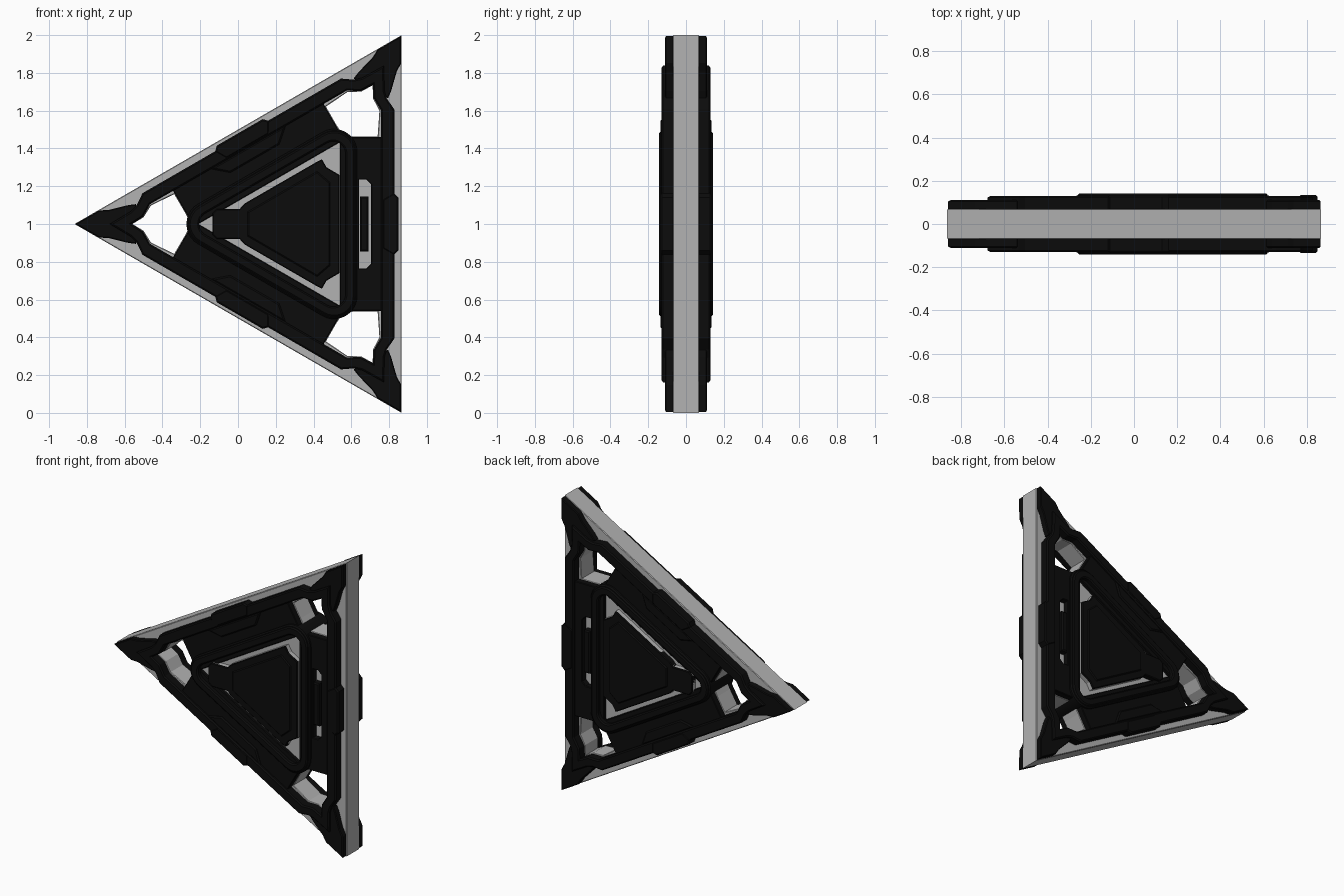
import bpy
import math
from mathutils import Matrix

CX, CZ = 0.289, 1.0          # centre of the triangle
INNER, OUTER = 0.5774, 1.1547  # centre to edge, centre to tip

old = bpy.data.objects.get("Cube")
if old:
    bpy.data.objects.remove(old, do_unlink=True)


def material(name, value):
    m = bpy.data.materials.new(name)
    m.use_nodes = True
    color = (value, value, value, 1)
    m.diffuse_color = color
    bsdf = m.node_tree.nodes["Principled BSDF"]
    bsdf.inputs["Base Color"].default_value = color
    bsdf.inputs["Roughness"].default_value = 0.6
    return m


BLACK = material("matte black", 0.0035)
GREY = material("light grey", 0.45)


def slab(name, loops, half, mat, bevel=0.008, smooth=False):
    """Flat part with holes, equally thick to the front and the back."""
    cu = bpy.data.curves.new(name, "CURVE")
    cu.dimensions = "2D"
    cu.fill_mode = "BOTH"
    cu.extrude = half - bevel
    cu.bevel_depth = bevel
    cu.bevel_resolution = 0
    cu.offset = -bevel
    for loop in loops:
        sp = cu.splines.new("POLY")
        sp.points.add(len(loop) - 1)
        for p, (x, z) in zip(sp.points, loop):
            p.co = (x, z, 0, 1)
        sp.use_cyclic_u = True
    temp = bpy.data.objects.new(name + "_outline", cu)
    bpy.context.collection.objects.link(temp)
    deps = bpy.context.evaluated_depsgraph_get()
    mesh = bpy.data.meshes.new_from_object(temp.evaluated_get(deps))
    bpy.data.objects.remove(temp, do_unlink=True)
    bpy.data.curves.remove(cu)
    mesh.transform(Matrix.Translation((CX, 0, CZ)) @ Matrix.Rotation(math.pi / 2, 4, "X"))
    mesh.materials.clear()
    mesh.materials.append(mat)
    for f in mesh.polygons:
        f.use_smooth = False
        f.material_index = 0
    ob = bpy.data.objects.new(name, mesh)
    bpy.context.collection.objects.link(ob)
    if smooth:
        bpy.ops.object.select_all(action="DESELECT")
        ob.select_set(True)
        bpy.context.view_layer.objects.active = ob
        bpy.ops.object.shade_smooth_by_angle(angle=math.radians(30))
    return ob


def turn(p, degrees):
    a = math.radians(degrees)
    return (p[0] * math.cos(a) - p[1] * math.sin(a),
            p[0] * math.sin(a) + p[1] * math.cos(a))


def mirrored(half):
    """Close a half outline by mirroring it across its own axis."""
    return half + [(u, -v) for u, v in reversed(half) if abs(v) > 1e-6]


def at_corner(points, k):
    """Points given as (distance from tip, sideways) placed at corner k."""
    return [turn((OUTER - s, t), 60 + 120 * k) for s, t in points]


def at_side(points, k):
    """Points given as (distance from centre, along edge) placed at side k."""
    return [turn(p, 120 * k) for p in points]


def round_triangle(inradius, r, steps=10):
    pts = []
    for k in range(3):
        c = turn((2 * (inradius - r), 0), 60 + 120 * k)
        for i in range(steps + 1):
            d = turn((r, 0), 120 * k + 120 * i / steps)
            pts.append((c[0] + d[0], c[1] + d[1]))
    return pts


# Grey body with a hole near each corner
triangle = [turn((OUTER, 0), 60 + 120 * k) for k in range(3)]
opening = mirrored([(0.307, 0), (0.366, 0.036), (0.405, 0.098),
                    (0.528, 0.158), (0.582, 0.066), (0.6, 0.03)])
slab("body", [triangle] + [at_corner(opening, k) for k in range(3)],
     0.07, GREY, bevel=0.004)

# Black frame: bars that bend inward at the corners
corner_out = [(0.36, -0.163), (0.33, -0.1), (0.3, -0.068), (0.187, 0),
              (0.3, 0.068), (0.33, 0.1), (0.36, 0.163)]
corner_in = [(0.4, -0.105), (0.363, -0.038), (0.303, 0),
             (0.363, 0.038), (0.4, 0.105)]
outer = sum([at_corner(corner_out, k) for k in range(3)], [])
inner = sum([at_corner(corner_in, k) for k in range(3)], [])
slab("frame", [outer, inner], 0.13, BLACK)

# Arrow caps on the tips
cap = mirrored([(0.005, 0), (0.13, 0.072), (0.18, 0.074),
                (0.285, 0.1), (0.325, 0.105), (0.335, 0.05), (0.3, 0)])
for k in range(3):
    slab(f"corner_cap_{k + 1}", [at_corner(cap, k)], 0.11, BLACK, 0.005)

# Side panels between frame and ring, with a slot in the first
panel = mirrored([(0.25, 0.46), (0.475, 0.46)])
slot = mirrored([(0.352, 0.235), (0.39, 0.235), (0.416, 0.21)])
bump = mirrored([(0.475, 0.13), (0.535, 0.165), (0.56, 0.14)])
pad = mirrored([(0.4, 0.15), (0.47, 0.23)])
for k in range(3):
    loops = [at_side(panel, k)]
    if k == 0:
        loops.append(at_side(slot, k))
    else:
        slab(f"side_pad_{k}", [at_side(pad, k)], 0.123, BLACK)
    slab(f"side_panel_{k + 1}", loops, 0.112, BLACK, 0.004)
    slab(f"edge_bump_{k + 1}", [at_side(bump, k)], 0.134, BLACK)
slab("slot_block", [mirrored([(0.357, 0.145), (0.402, 0.145)])], 0.115, BLACK)

# Raised rounded ring with a lower outer step
slab("ring_step", [round_triangle(0.342, 0.122), round_triangle(0.3, 0.08)],
     0.132, BLACK, smooth=True)
slab("ring", [round_triangle(0.33, 0.11), round_triangle(0.28, 0.065)],
     0.142, BLACK, smooth=True)

# Grey recess, pedestal and black core with a tail
slab("recess_floor", [round_triangle(0.3, 0.08)], 0.09, GREY, 0.002)
core = [(-0.425, 0.055), (-0.4, 0.08), (-0.28, 0.08), (-0.255, 0.108),
        (0.135, 0.333), (0.155, 0.343), (0.18, 0.3), (0.248, 0.26)]
slab("pedestal", [mirrored(core)], 0.12, GREY, 0.002)
slab("core", [mirrored(core)], 0.128, BLACK, 0.005)
plate = [(-0.24, 0.065), (0.13, 0.28), (0.2, 0.22)]
slab("core_plate", [mirrored(plate)], 0.135, BLACK)
